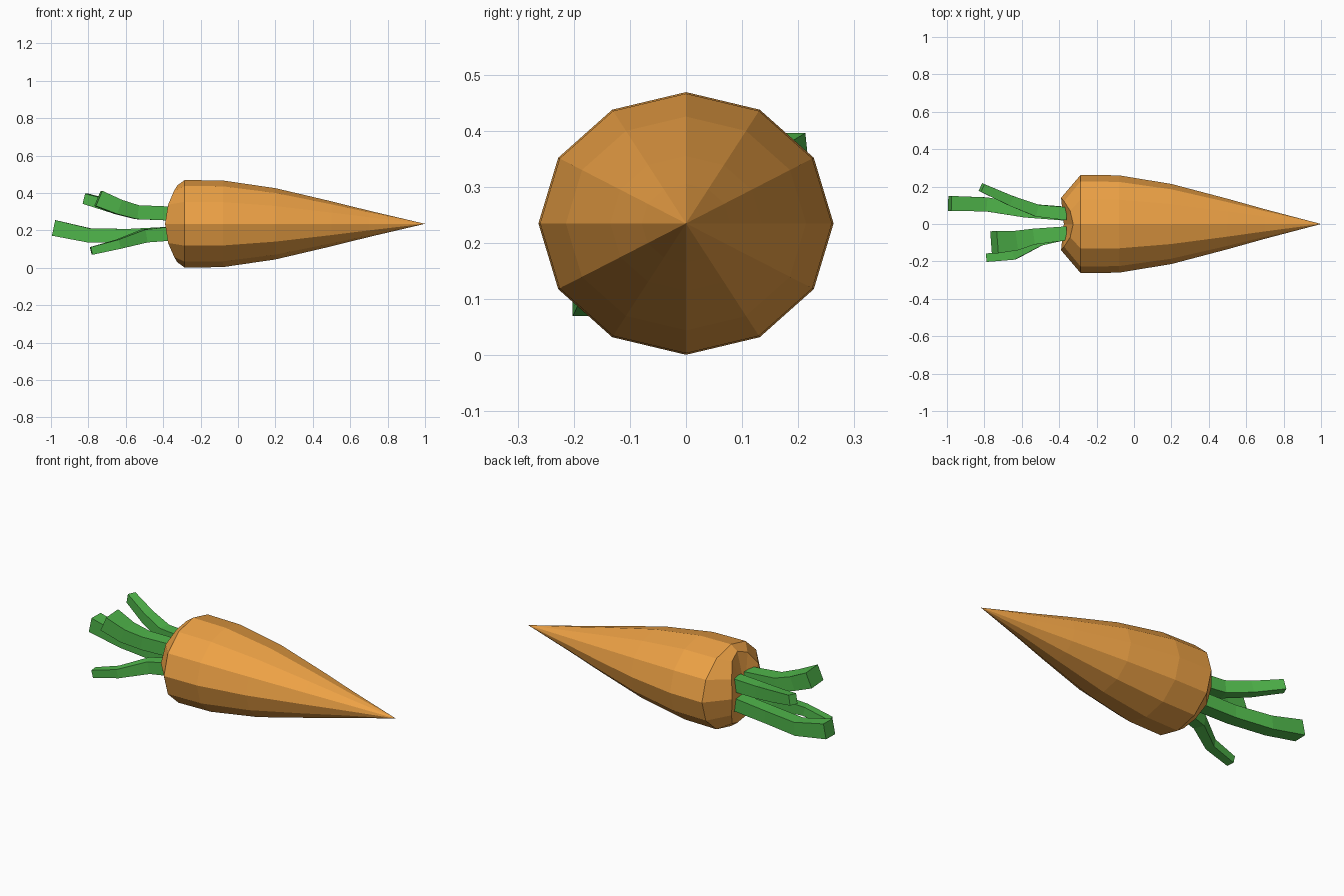
import bpy, bmesh
from math import sin, cos, pi
from mathutils import Vector

if "Cube" in bpy.data.objects:
    bpy.data.objects.remove(bpy.data.objects["Cube"])


def material(name, rgb):
    m = bpy.data.materials.new(name)
    m.diffuse_color = (*rgb, 1)
    m.use_nodes = True
    m.node_tree.nodes["Principled BSDF"].inputs["Base Color"].default_value = m.diffuse_color
    return m


ORANGE = material("orange", (0.85, 0.36, 0.06))
GREEN = material("green", (0.08, 0.47, 0.07))


def loft(name, rings, mat, start_cap=True, start_point=None, tip=None):
    """Skin a list of closed rings, with flat ends or fans to a point."""
    bm = bmesh.new()
    rows = [[bm.verts.new(p) for p in ring] for ring in rings]
    n = len(rows[0])
    for a, b in zip(rows, rows[1:]):
        for i in range(n):
            j = (i + 1) % n
            bm.faces.new((a[i], a[j], b[j], b[i]))
    for row, point in ((rows[0], start_point), (rows[-1], tip)):
        if point is None:
            bm.faces.new(row)
        else:
            v = bm.verts.new(point)
            for i in range(n):
                bm.faces.new((row[i], row[(i + 1) % n], v))
    bmesh.ops.recalc_face_normals(bm, faces=bm.faces)
    me = bpy.data.meshes.new(name)
    bm.to_mesh(me)
    bm.free()
    me.materials.append(mat)
    ob = bpy.data.objects.new(name, me)
    bpy.context.collection.objects.link(ob)
    return ob


# Carrot root: twelve-sided, slightly flattened, shoulder bent around the crown
SIDES, CZ = 12, 0.235
angles = [2 * pi * i / SIDES for i in range(SIDES)]
crown = [(-0.39 + 0.065 * sin(t) ** 2, 0.14 * cos(t), CZ + 0.205 * sin(t)) for t in angles]
profile = [(-0.285, 0.263), (-0.08, 0.260), (0.20, 0.214), (0.50, 0.135), (0.70, 0.079)]
rings = [crown] + [[(x, r * cos(t), CZ + r * 0.89 * sin(t)) for t in angles] for x, r in profile]
loft("carrot_root", rings, ORANGE, start_point=(-0.375, 0, CZ), tip=(1.0, 0, CZ))

# Leaf stalks: square tubes along bent paths, each point is x, y, z, width, height
stalks = {
    "long_stalk": [(-0.36, 0.055, 0.182, 0.075, 0.075), (-0.58, 0.072, 0.172, 0.075, 0.072),
                   (-0.79, 0.105, 0.172, 0.075, 0.076), (-0.985, 0.11, 0.213, 0.08, 0.085)],
    "upper_back_stalk": [(-0.36, 0.055, 0.29, 0.07, 0.075), (-0.52, 0.072, 0.295, 0.065, 0.07),
                         (-0.66, 0.125, 0.325, 0.055, 0.065), (-0.815, 0.195, 0.369, 0.045, 0.056)],
    "upper_front_stalk": [(-0.36, -0.05, 0.29, 0.075, 0.075), (-0.54, -0.068, 0.297, 0.085, 0.075),
                          (-0.64, -0.09, 0.325, 0.105, 0.08), (-0.747, -0.098, 0.371, 0.12, 0.088)],
    "lower_front_stalk": [(-0.36, -0.05, 0.182, 0.07, 0.075), (-0.50, -0.085, 0.17, 0.06, 0.07),
                          (-0.64, -0.165, 0.126, 0.05, 0.05), (-0.785, -0.18, 0.09, 0.045, 0.042)],
}
for name, path in stalks.items():
    pts = [Vector(p[:3]) for p in path]
    rings = []
    for i, (x, y, z, w, h) in enumerate(path):
        d = pts[min(i + 1, 3)] - pts[max(i - 1, 0)]
        if i == 0:
            d = Vector((-1, 0, 0))
        side = d.cross(Vector((0, 0, 1))).normalized()
        up = side.cross(d).normalized()
        rings.append([pts[i] + side * a * w / 2 + up * b * h / 2
                      for a, b in ((-1, -1), (1, -1), (1, 1), (-1, 1))])
    loft(name, rings, GREEN)
